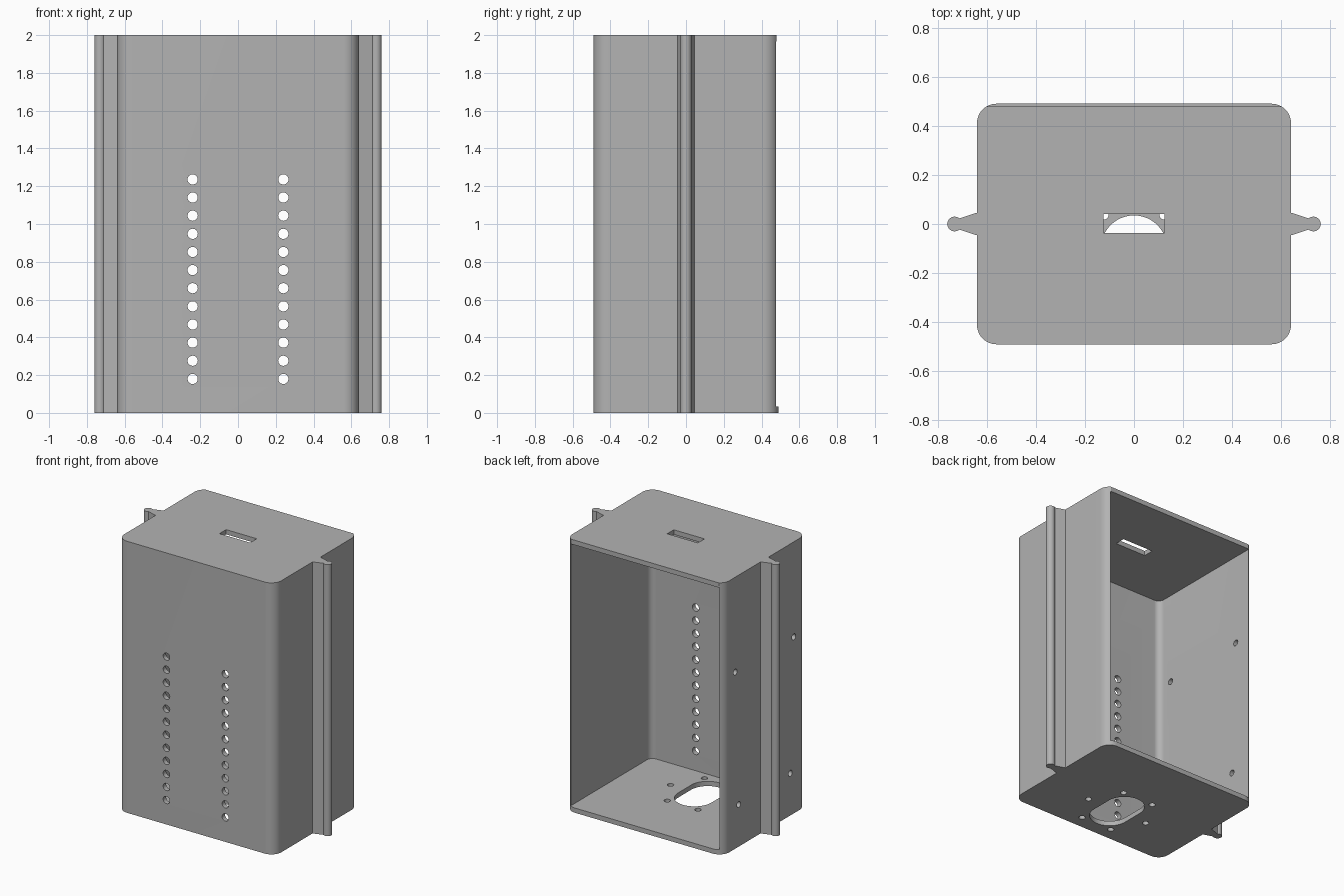
import bpy, bmesh
from math import pi, sin, cos, radians
from mathutils import Matrix, Vector

if "Cube" in bpy.data.objects:
    bpy.data.objects.remove(bpy.data.objects["Cube"])

HX, HY, H = 0.64, 0.49, 2.0      # half width, half depth, height
WALL, BACK = 0.035, 0.478        # wall thickness, open back edge

grey = bpy.data.materials.new("plain grey")
grey.use_nodes = True
colour = (0.45, 0.45, 0.45, 1)
grey.diffuse_color = colour
grey.node_tree.nodes["Principled BSDF"].inputs["Base Color"].default_value = colour


def arc(cx, cy, r, a0, a1, n=12):
    angles = [radians(a0 + (a1 - a0) * i / n) for i in range(n + 1)]
    return [(cx + r * cos(a), cy + r * sin(a)) for a in angles]


def add_prism(bm, pts, z0, z1):
    low = [bm.verts.new((x, y, z0)) for x, y in pts]
    high = [bm.verts.new((x, y, z1)) for x, y in pts]
    bm.faces.new(low[::-1])
    bm.faces.new(high)
    for i in range(len(pts)):
        j = (i + 1) % len(pts)
        bm.faces.new((low[i], low[j], high[j], high[i]))


def add_drill(bm, centre, axis, r, length):
    turn = Vector((0, 0, 1)).rotation_difference(Vector(axis)).to_matrix().to_4x4()
    bmesh.ops.create_cone(bm, cap_ends=True, segments=24, radius1=r, radius2=r,
                          depth=length, matrix=Matrix.Translation(centre) @ turn)


def finish(bm, name):
    bmesh.ops.recalc_face_normals(bm, faces=bm.faces)
    mesh = bpy.data.meshes.new(name)
    bm.to_mesh(mesh)
    bm.free()
    mesh.materials.append(grey)
    ob = bpy.data.objects.new(name, mesh)
    bpy.context.collection.objects.link(ob)
    return ob


def smooth(ob):
    bpy.ops.object.select_all(action="DESELECT")
    ob.select_set(True)
    bpy.context.view_layer.objects.active = ob
    bpy.ops.object.shade_smooth_by_angle(angle=radians(30))


def cut(target, cutter):
    mod = target.modifiers.new(cutter.name, "BOOLEAN")
    mod.operation = "DIFFERENCE"
    mod.solver = "EXACT"
    mod.object = cutter
    bpy.context.view_layer.objects.active = target
    bpy.ops.object.modifier_apply(modifier=mod.name)
    bpy.data.objects.remove(cutter)


# Outer box with rounded upright corners
R = 0.08
outline = (arc(HX - R, HY - R, R, 0, 90) + arc(R - HX, HY - R, R, 90, 180)
           + arc(R - HX, R - HY, R, 180, 270) + arc(HX - R, R - HY, R, 270, 360))
bm = bmesh.new()
add_prism(bm, outline, 0, H)
box = finish(bm, "enclosure_shell")

# Back edge trimmed above the floor
bm = bmesh.new()
add_prism(bm, [(-1, BACK), (1, BACK), (1, 1), (-1, 1)], WALL, H + 1)
cut(box, finish(bm, "back_trim"))

# Cavity, open at the back
ix, iy, r = HX - WALL, HY - WALL, R - WALL
bm = bmesh.new()
add_prism(bm, [(ix, 1), (-ix, 1)] + arc(r - ix, r - iy, r, 180, 270)
          + arc(ix - r, r - iy, r, 270, 360), WALL, H - WALL)
cut(box, finish(bm, "cavity"))

# Openings: two hole columns in the front, four side holes, floor and roof cutouts
bm = bmesh.new()
for x in (-0.24, 0.24):
    for i in range(12):
        add_drill(bm, (x, -HY, 0.18 + 0.096 * i), (0, 1, 0), 0.027, 0.2)
for y, z in ((0.34, 1.3), (0.3, 0.31)):
    for side in (-1, 1):
        add_drill(bm, (-HX, side * y, z), (1, 0, 0), 0.022, 0.2)
FY = -0.177
for i in range(6):
    a = i * pi / 3
    add_drill(bm, (0.25 * cos(a), FY + 0.25 * sin(a), 0), (0, 0, 1), 0.022, 0.2)
add_prism(bm, arc(0, FY + 0.077, 0.135, 0, 180, 24)
          + arc(0, FY - 0.077, 0.135, 180, 360, 24), -0.1, 0.1)
add_prism(bm, [(-0.125, -0.037), (0.125, -0.037), (0.125, 0.04), (-0.125, 0.04)],
          H - 0.1, H + 0.1)
cut(box, finish(bm, "openings"))
smooth(box)

# Full-height side rails with a rounded bead
for side, name in ((1, "left_rail"), (-1, "right_rail")):
    profile = ([(0.625, -0.05), (HX, -0.046), (0.708, -0.024)]
               + arc(0.731, 0, 0.03, -130, 130, 20)
               + [(0.708, 0.024), (HX, 0.046), (0.625, 0.05)])
    bm = bmesh.new()
    add_prism(bm, [(side * x, y) for x, y in profile], 0, H)
    smooth(finish(bm, name))
